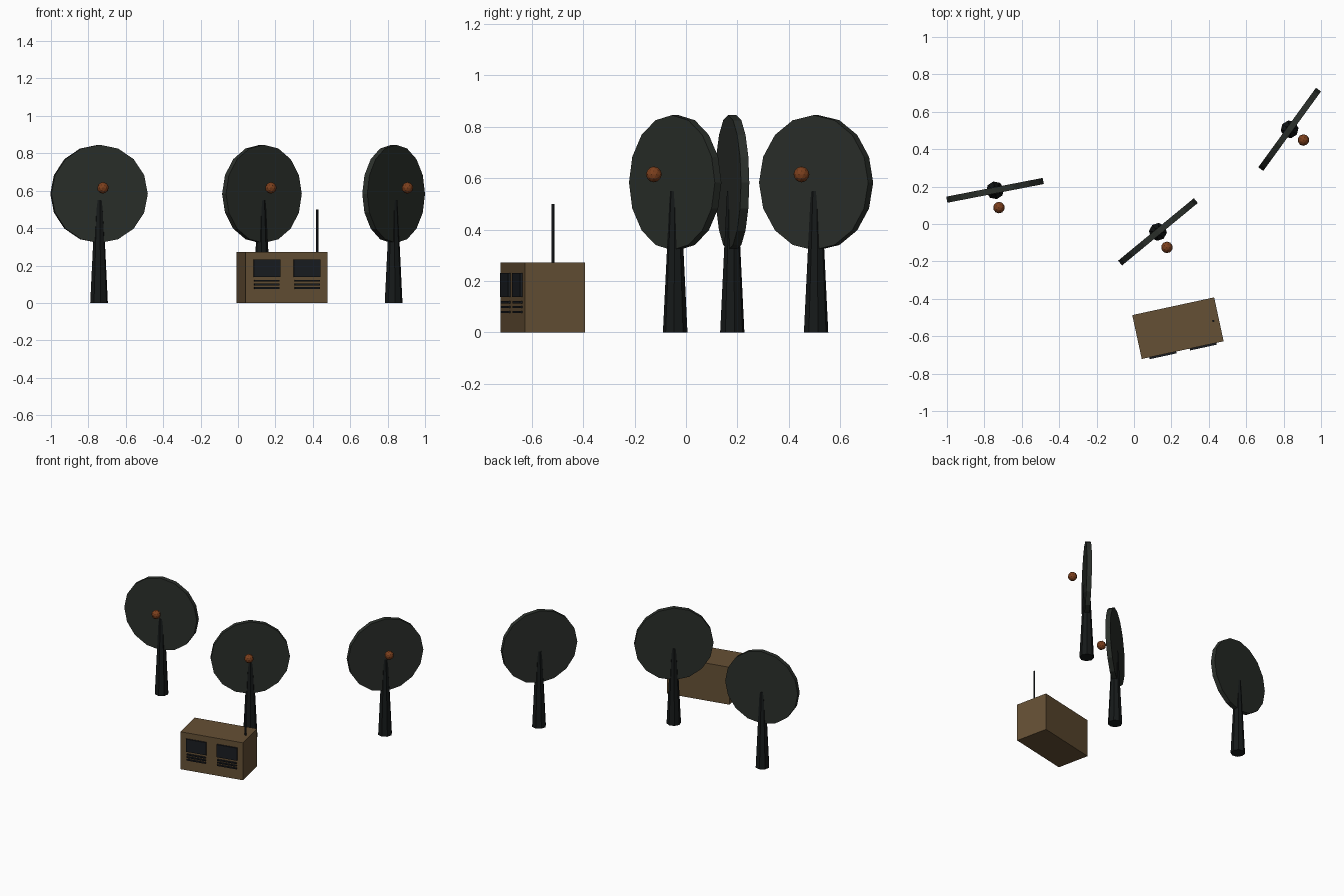
import bpy
from math import radians, cos, sin, pi
from mathutils import Matrix, Vector

if "Cube" in bpy.data.objects:
    bpy.data.objects.remove(bpy.data.objects["Cube"])


def material(name, rgb):
    m = bpy.data.materials.new(name)
    m.diffuse_color = (*rgb, 1)
    m.use_nodes = True
    m.node_tree.nodes["Principled BSDF"].inputs["Base Color"].default_value = m.diffuse_color
    return m


LEAF = material("leaf", (0.024, 0.029, 0.024))
BARK = material("bark", (0.008, 0.010, 0.010))
FRUIT = material("fruit", (0.20, 0.05, 0.012))
BODY = material("tan_paint", (0.13, 0.08, 0.035))
DARK = material("dark_panel", (0.010, 0.012, 0.015))


def finish(name, mat, matrix):
    ob = bpy.context.object
    ob.name = name
    ob.matrix_world = matrix
    ob.data.materials.append(mat)
    return ob


def cone(name, mat, sides, r1, r2, depth, matrix):
    bpy.ops.mesh.primitive_cone_add(vertices=sides, radius1=r1, radius2=r2, depth=depth)
    return finish(name, mat, matrix)


def box(name, mat, size, matrix):
    bpy.ops.mesh.primitive_cube_add(size=1)
    return finish(name, mat, matrix @ Matrix.Diagonal((*size, 1)))


def frame(x, y, deg):
    return Matrix.Translation((x, y, 0)) @ Matrix.Rotation(radians(deg), 4, 'Z')


def at(x, y, z):
    return Matrix.Translation((x, y, z))


# Trees: tapered trunk, upright flat disc crown, one fruit in front
trees = [
    ("left", -0.743, 0.18, 11, (-0.722, 0.088)),
    ("middle", 0.128, -0.042, 39.5, (0.176, -0.125)),
    ("right", 0.832, 0.506, 54, (0.906, 0.449)),
]
for tag, x, y, deg, fruit in trees:
    base = frame(x, y, deg)
    cone(f"trunk_{tag}", BARK, 8, 0.048, 0.021, 0.55, base @ at(0, 0, 0.275))
    cone(f"crown_{tag}", LEAF, 16, 0.2625, 0.2625, 0.033,
         base @ at(0, 0, 0.583) @ Matrix.Rotation(pi / 2, 4, 'X'))
    bpy.ops.mesh.primitive_ico_sphere_add(subdivisions=2, radius=0.031)
    finish(f"fruit_{tag}", FRUIT, at(*fruit, 0.615))

# Cabinet with antenna
W, D, H = 0.448, 0.24, 0.273
cab = frame(0.235, -0.557, 12.2)
box("cabinet", BODY, (W, D, H), cab @ at(0, 0, H / 2))
cone("antenna", DARK, 8, 0.006, 0.006, 0.24, at(0.424, -0.518, 0.38))

# Two windows, each with three vent slats below
for side, u in (("left", -0.109), ("right", 0.111)):
    box(f"window_{side}", DARK, (0.146, 0.02, 0.092), cab @ at(u, -D / 2, 0.185))
    for i in range(3):
        box(f"vent_{side}_{i + 1}", DARK, (0.137, 0.02, 0.009),
            cab @ at(u, -D / 2, 0.118 - 0.019 * i))
